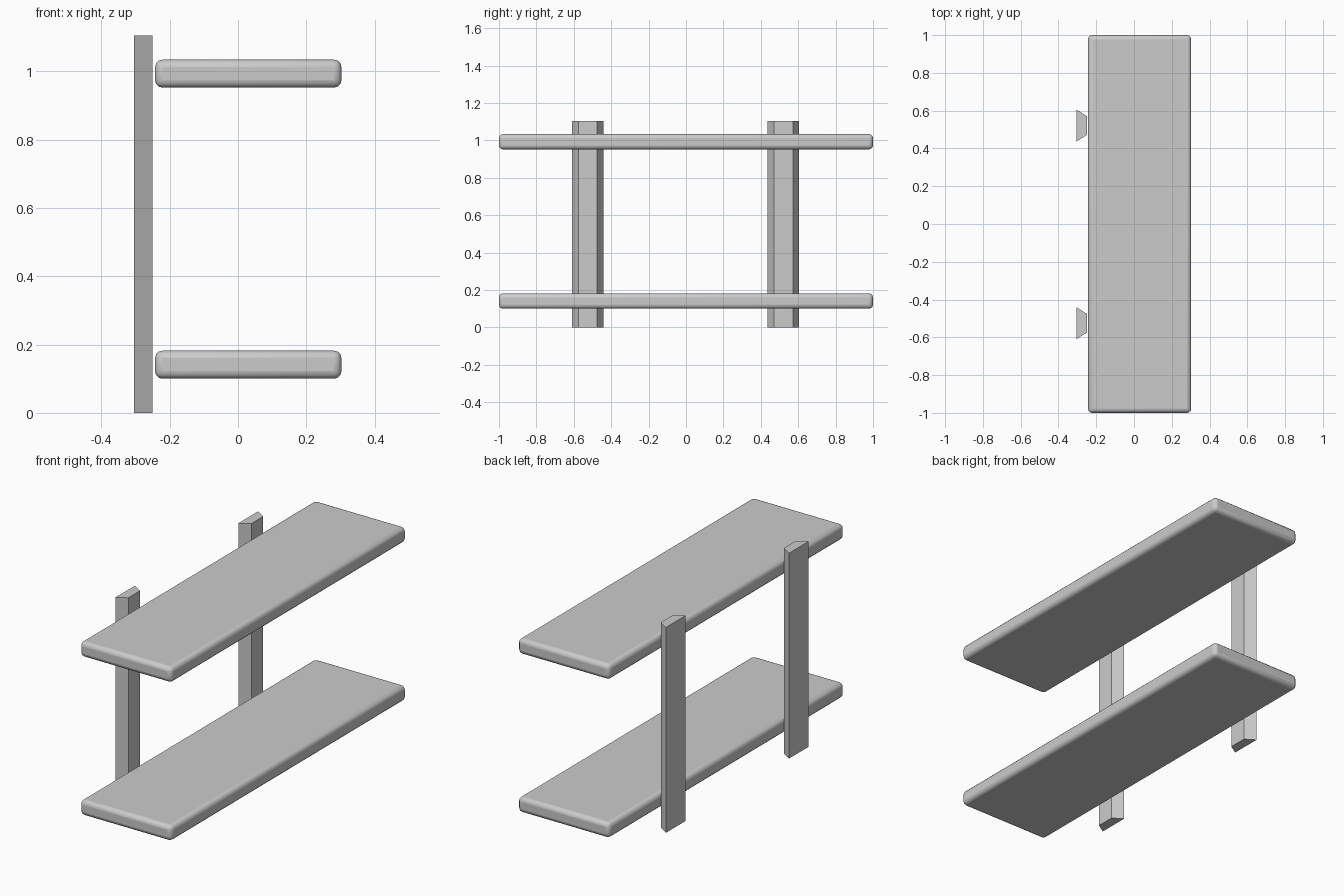
import bpy, bmesh
from mathutils import Matrix

if "Cube" in bpy.data.objects:
    bpy.data.objects.remove(bpy.data.objects["Cube"])


def finish(bm, name):
    bmesh.ops.recalc_face_normals(bm, faces=bm.faces)
    mesh = bpy.data.meshes.new(name)
    bm.to_mesh(mesh)
    bm.free()
    obj = bpy.data.objects.new(name, mesh)
    bpy.context.collection.objects.link(obj)
    return obj


# Rounded shelf boards
def shelf(name, z0, z1, x0=-0.243, x1=0.303):
    bm = bmesh.new()
    size = Matrix.Diagonal((x1 - x0, 2.0, z1 - z0, 1))
    centre = Matrix.Translation(((x0 + x1) / 2, 0, (z0 + z1) / 2))
    bmesh.ops.create_cube(bm, size=1, matrix=centre @ size)
    obj = finish(bm, name)
    bev = obj.modifiers.new("rounded_edges", 'BEVEL')
    bev.width = 0.022
    bev.segments = 3
    bpy.context.view_layer.objects.active = obj
    obj.select_set(True)
    bpy.ops.object.shade_smooth_by_angle(angle=0.6)
    obj.select_set(False)


# Upright posts with a trapezoid section, wide side at the back
def post(name, y, height=1.105):
    bm = bmesh.new()
    section = [(-0.304, -0.084), (-0.25, -0.05), (-0.25, 0.05), (-0.304, 0.084)]
    face = bm.faces.new([bm.verts.new((px, y + py, 0)) for px, py in section])
    ext = bmesh.ops.extrude_face_region(bm, geom=[face])
    verts = [v for v in ext["geom"] if isinstance(v, bmesh.types.BMVert)]
    bmesh.ops.translate(bm, verts=verts, vec=(0, 0, height))
    finish(bm, name)


shelf("lower_shelf", 0.10, 0.182)
shelf("upper_shelf", 0.952, 1.034)
post("near_post", -0.525)
post("far_post", 0.521)
